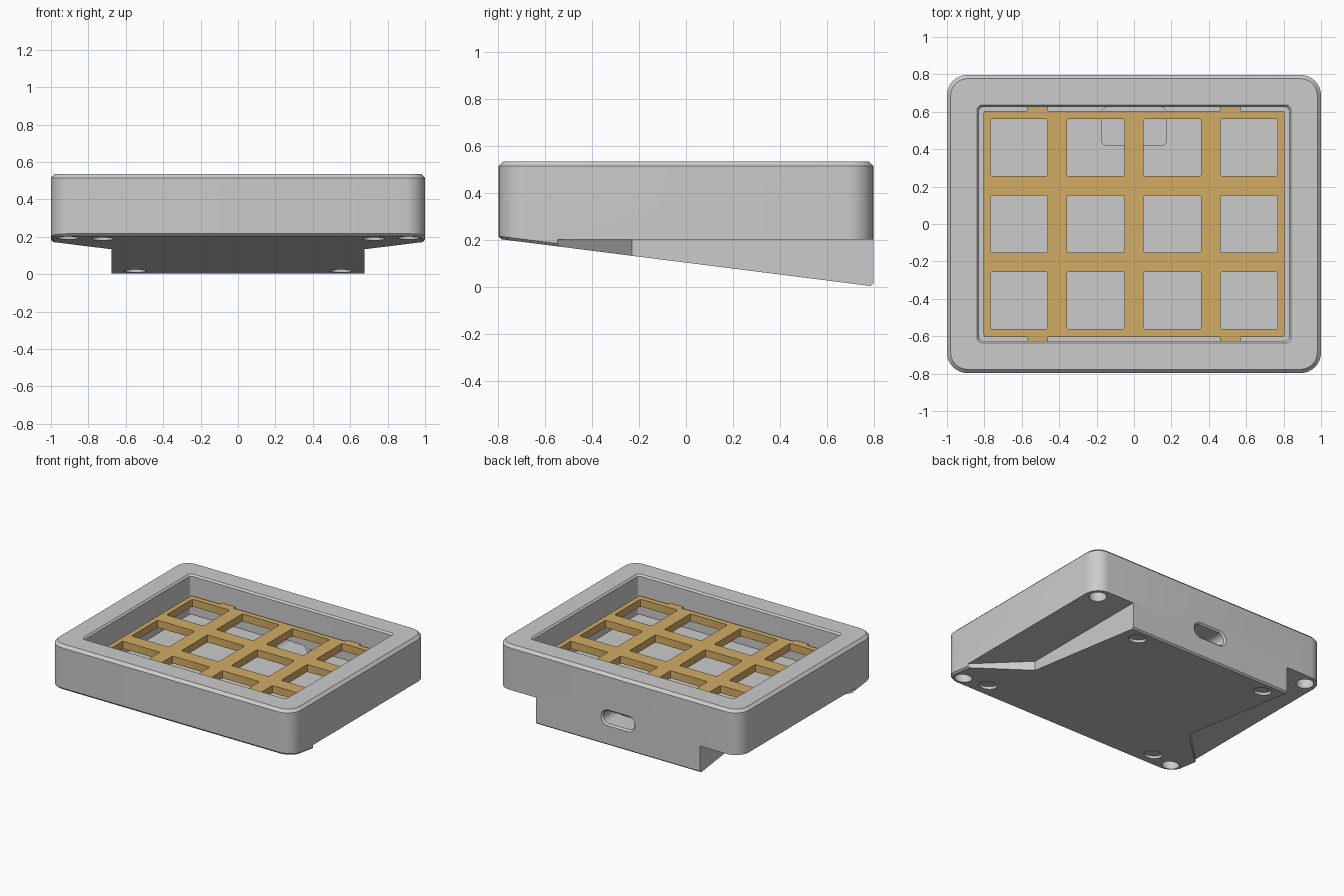
import bpy, bmesh, math
from mathutils import Matrix

if "Cube" in bpy.data.objects:
    bpy.data.objects.remove(bpy.data.objects["Cube"])


def slope(y):
    return 0.205 - 0.1265 * (y + 0.797)


def ring(cx, cy, hx, hy, r, n=8):
    pts = []
    for q, (sx, sy) in enumerate([(1, 1), (-1, 1), (-1, -1), (1, -1)]):
        for i in range(n + 1):
            a = (q + i / n) * math.pi / 2
            pts.append((cx + sx * (hx - r) + r * math.cos(a),
                        cy + sy * (hy - r) + r * math.sin(a)))
    return pts


def circle(cx, cy, r, n=32):
    return [(cx + r * math.cos(i * math.tau / n), cy + r * math.sin(i * math.tau / n)) for i in range(n)]


def loft(bm, levels):
    """Stack (outline, z or z(y)) levels into one closed shell."""
    rings = [[bm.verts.new((x, y, z(y) if callable(z) else z)) for x, y in pts]
             for pts, z in levels]
    for a, b in zip(rings, rings[1:]):
        for i in range(len(a)):
            j = (i + 1) % len(a)
            bm.faces.new((a[i], a[j], b[j], b[i]))
    bm.faces.new(rings[0][::-1])
    bm.faces.new(rings[-1])


def make(name, shells, matrix=None):
    bm = bmesh.new()
    for levels in shells:
        loft(bm, levels)
    if matrix:
        bm.transform(matrix)
    bmesh.ops.recalc_face_normals(bm, faces=bm.faces)
    me = bpy.data.meshes.new(name)
    bm.to_mesh(me)
    bm.free()
    ob = bpy.data.objects.new(name, me)
    bpy.context.collection.objects.link(ob)
    return ob


def activate(ob):
    bpy.ops.object.select_all(action='DESELECT')
    ob.select_set(True)
    bpy.context.view_layer.objects.active = ob


def boolean(ob, cutter, op='DIFFERENCE'):
    cutter.hide_render = True
    activate(ob)
    m = ob.modifiers.new("cut", 'BOOLEAN')
    m.operation, m.solver, m.object = op, 'EXACT', cutter
    bpy.ops.object.modifier_apply(modifier=m.name)
    bpy.data.objects.remove(cutter)


# case: rounded block with chamfered rims and a sloping underside
W, D, R = 1.0, 0.797, 0.11
case = make("case", [[
    (ring(0, 0, W - .012, D - .012, R - .012), slope),
    (ring(0, 0, W, D, R), lambda y: slope(y) + .012),
    (ring(0, 0, W, D, R), 0.515),
    (ring(0, 0, W - .02, D - .02, R - .02), 0.535)]])

# undercuts on both sides, leaving the central wedge foot
side = [(.675, 1), (.675, -.23), (1.1, -.645), (1.1, 1)]
boolean(case, make("side_cutter", [
    [([(s * x, y) for x, y in side], z) for z in (-.2, .203)] for s in (1, -1)]))

# open well with chamfered rim
boolean(case, make("well_cutter", [[
    (ring(0, 0, .828, .625, .02), 0.24), (ring(0, 0, .828, .625, .02), 0.523),
    (ring(0, 0, .84, .637, .03), 0.535), (ring(0, 0, .84, .637, .03), 0.7)]]))

# connector pocket in the floor and slot through the back wall
boolean(case, make("pocket_cutter", [[
    (ring(0, .5225, .173, .1025, .03), z) for z in (.15, .3)]]))
boolean(case, make("slot_cutter", [[
    (ring(0, 0, .128, .047, .046), -.59), (ring(0, 0, .128, .047, .046), -.785),
    (ring(0, 0, .145, .064, .063), -.802)]],
    Matrix.Translation((0, 0, .21)) @ Matrix.Rotation(math.pi / 2, 4, 'X')))

# screw holes at the corners and shallow round foot recesses
holes = []
for s in (1, -1):
    for y in (.705, -.705):
        holes.append([(circle(s * .91, y, .06), z) for z in (-.1, .36)])
    for x, y in ((.55, .69), (.725, -.665)):
        c = circle(s * x, y, .06)
        holes.append([(c, -.1), (c, lambda y: slope(y) + .02)])
boolean(case, make("hole_cutter", holes))

# switch plate with mounting tabs and a 4 x 3 grid of openings
Z0, Z1 = 0.335, 0.39
plate = make("switch_plate", [[(ring(0, 0, .804, .603, .01, 2), z) for z in (Z0, Z1)]])
boolean(plate, make("tab", [
    [(ring(sx * .515, sy * .61, .055, .04, .01, 2), z) for z in (Z0, Z1)]
    for sx in (1, -1) for sy in (1, -1)]), 'UNION')
boolean(plate, make("switch_cutter", [
    [(ring((i - 1.5) * .41, (j - 1) * .409, .153, .153, .01, 2), z) for z in (.2, .5)]
    for i in range(4) for j in range(3)]))

mat = bpy.data.materials.new("brass")
mat.diffuse_color = (0.64, 0.41, 0.13, 1)
mat.use_nodes = True
mat.node_tree.nodes["Principled BSDF"].inputs["Base Color"].default_value = mat.diffuse_color
plate.data.materials.clear()
plate.data.materials.append(mat)

for ob in (case, plate):
    activate(ob)
    bpy.ops.object.shade_smooth_by_angle(angle=math.radians(30))
